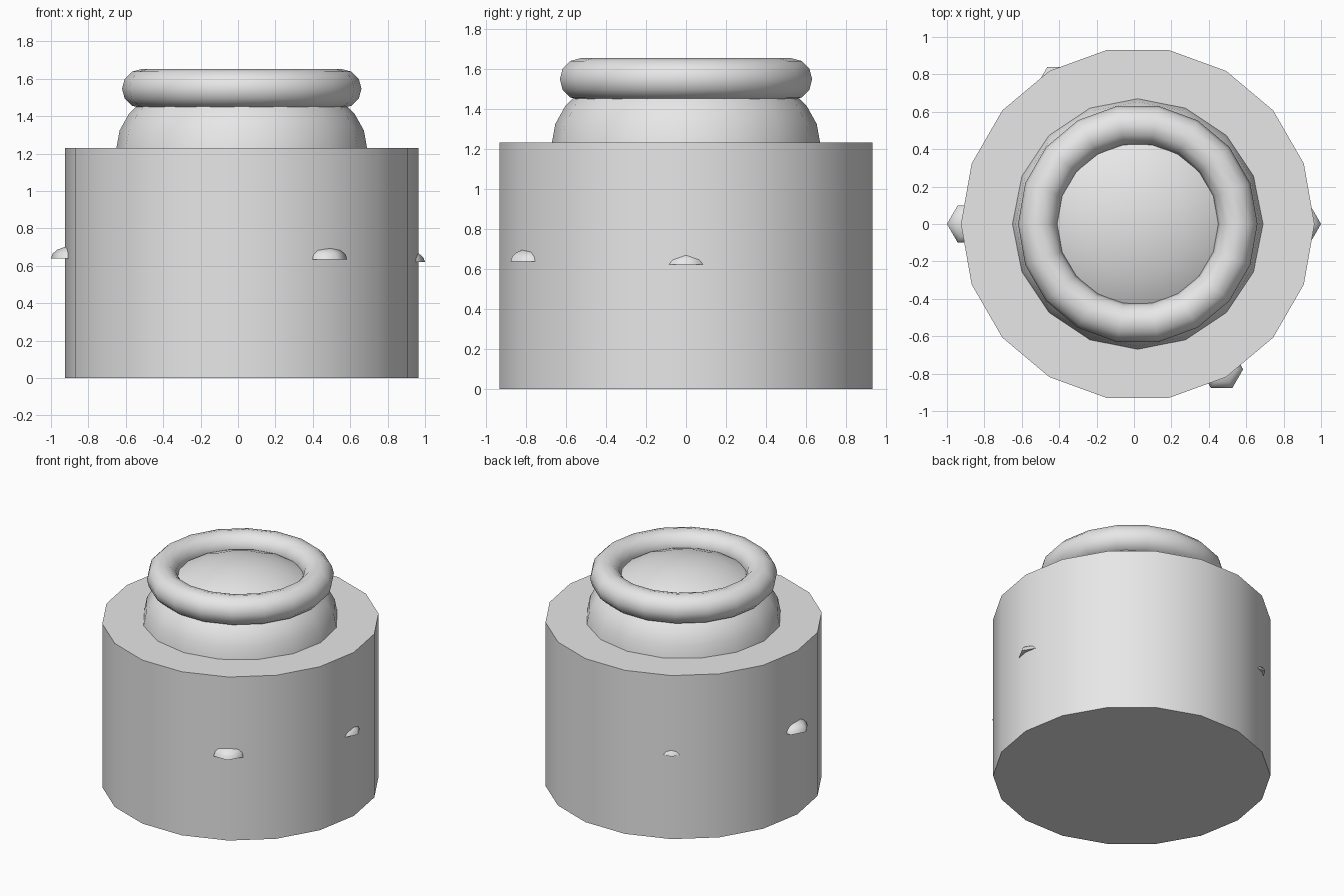
import bpy, bmesh, math

if "Cube" in bpy.data.objects:
    bpy.data.objects.remove(bpy.data.objects["Cube"])

CX = 0.02  # body axis sits slightly off centre

grey = bpy.data.materials.new("light grey")
grey.diffuse_color = (0.8, 0.8, 0.8, 1.0)
grey.use_nodes = True
grey.node_tree.nodes["Principled BSDF"].inputs["Base Color"].default_value = grey.diffuse_color


def finish(obj, name, angle):
    obj.name = name
    obj.data.name = name
    obj.data.materials.append(grey)
    bpy.ops.object.select_all(action='DESELECT')
    obj.select_set(True)
    bpy.context.view_layer.objects.active = obj
    bpy.ops.object.shade_smooth_by_angle(angle=math.radians(angle))


def half_dome(name, x, y, z, radius, height, sides, rings, angle):
    """Flattened upper half of a sphere, with a flat closed base."""
    bm = bmesh.new()
    loops = []
    for i in range(rings):
        a = math.pi / 2 * i / rings
        r, h = radius * math.cos(a), height * math.sin(a)
        loops.append([bm.verts.new((r * math.cos(math.tau * k / sides),
                                    r * math.sin(math.tau * k / sides), h))
                      for k in range(sides)])
    apex = bm.verts.new((0, 0, height))
    for k in range(sides):
        n = (k + 1) % sides
        for lo, hi in zip(loops, loops[1:]):
            bm.faces.new((lo[k], lo[n], hi[n], hi[k]))
        bm.faces.new((loops[-1][k], loops[-1][n], apex))
    bm.faces.new(loops[0][::-1])
    mesh = bpy.data.meshes.new(name)
    bm.to_mesh(mesh)
    bm.free()
    obj = bpy.data.objects.new(name, mesh)
    obj.location = (x, y, z)
    bpy.context.collection.objects.link(obj)
    finish(obj, name, angle)


# Drum body, 18 sides with a corner on +x
bpy.ops.mesh.primitive_cylinder_add(vertices=18, radius=0.945, depth=1.23,
                                    location=(CX, 0, 0.615),
                                    rotation=(0, 0, math.pi / 2))
finish(bpy.context.object, "drum_body", 35)

# Domed lid
half_dome("domed_lid", CX, 0, 1.23, 0.67, 0.42, 16, 7, 40)

# Rim ring
bpy.ops.mesh.primitive_torus_add(location=(CX, 0, 1.547), major_radius=0.535,
                                 minor_radius=0.105, major_segments=18,
                                 minor_segments=12)
finish(bpy.context.object, "rim_ring", 40)

# Small studs half sunk into the wall: angle, distance from axis, base height
studs = [(0, 0.865, 0.62), (120, 0.853, 0.63), (180, 0.905, 0.64), (-60, 0.897, 0.635)]
for n, (deg, dist, z) in enumerate(studs):
    a = math.radians(deg)
    half_dome(f"stud_{n + 1}", CX + dist * math.cos(a), dist * math.sin(a), z,
              0.115, 0.065, 6, 4, 65)
